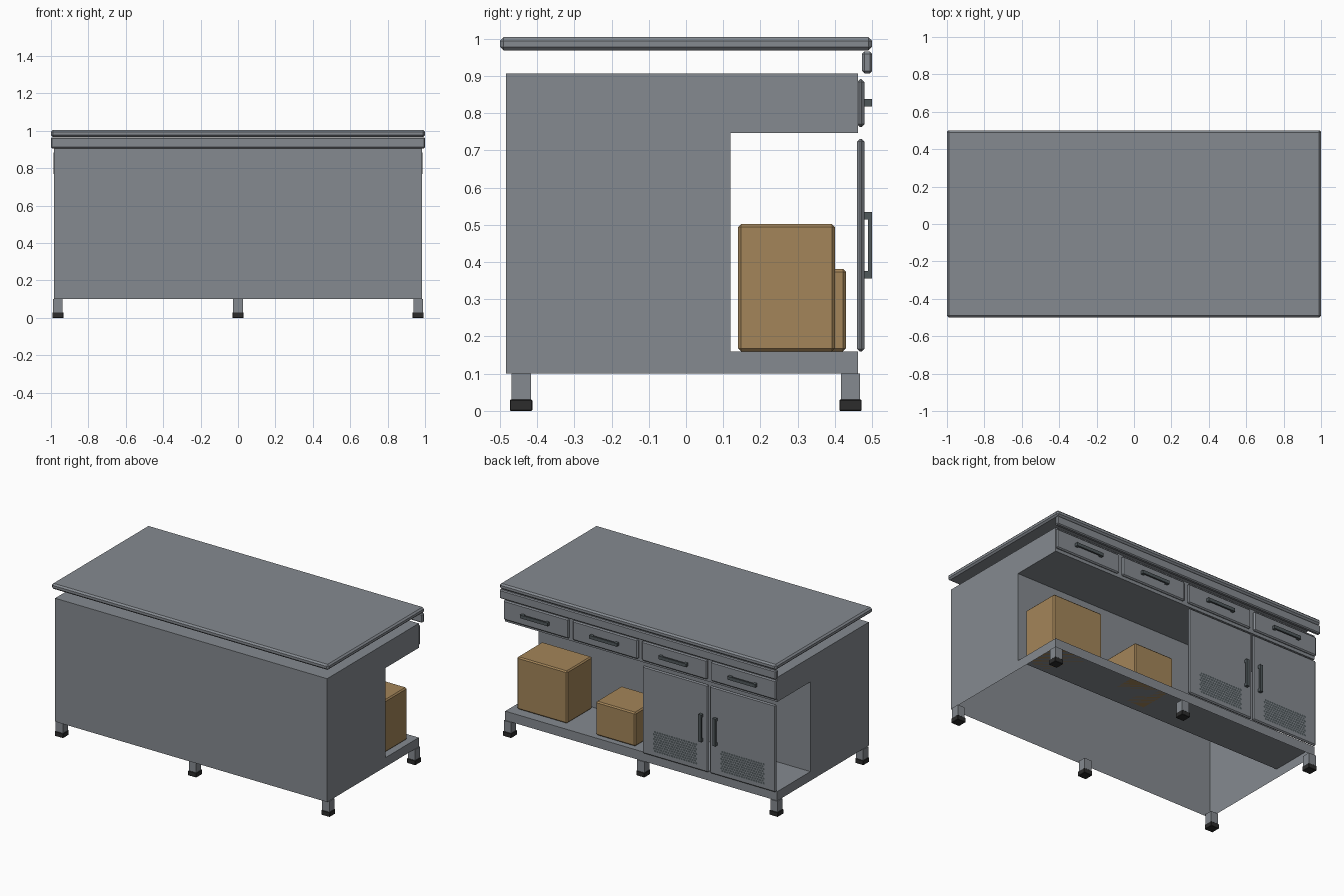
import bpy, bmesh, math

if "Cube" in bpy.data.objects:
    bpy.data.objects.remove(bpy.data.objects["Cube"])


def material(name, rgb):
    m = bpy.data.materials.new(name)
    m.diffuse_color = (*rgb, 1)
    m.use_nodes = True
    m.node_tree.nodes["Principled BSDF"].inputs["Base Color"].default_value = m.diffuse_color
    return m


STEEL = material("steel grey", (0.235, 0.255, 0.28))
DARK = material("dark grey", (0.08, 0.098, 0.105))
BLACK = material("black rubber", (0.025, 0.025, 0.025))
CARD = material("cardboard", (0.37, 0.235, 0.10))


def finish(bm, name, mat, bevel=0.0, segments=1):
    me = bpy.data.meshes.new(name)
    bm.to_mesh(me)
    bm.free()
    me.materials.append(mat)
    ob = bpy.data.objects.new(name, me)
    bpy.context.collection.objects.link(ob)
    if bevel:
        b = ob.modifiers.new("bevel", 'BEVEL')
        b.width = bevel
        b.segments = segments
    return ob


def add_box(bm, x0, x1, y0, y1, z0, z1):
    vs = bmesh.ops.create_cube(bm, size=1)["verts"]
    for v in vs:
        v.co = (x1 if v.co.x > 0 else x0,
                y1 if v.co.y > 0 else y0,
                z1 if v.co.z > 0 else z0)


def box(name, mat, dims, bevel=0.0, segments=1):
    bm = bmesh.new()
    add_box(bm, *dims)
    return finish(bm, name, mat, bevel, segments)


# cabinet body: sheet shell from a side profile, open underneath
profile = [(-.484, .1), (-.484, .906), (.462, .906), (.462, .746),
           (.12, .746), (.12, .16), (.462, .16), (.462, .1)]
bm = bmesh.new()
ends = [[bm.verts.new((x, y, z)) for y, z in profile] for x in (-.983, .983)]
for e in ends:
    bm.faces.new(e)
for i in range(len(profile) - 1):
    bm.faces.new((ends[0][i], ends[0][i + 1], ends[1][i + 1], ends[1][i]))
bmesh.ops.recalc_face_normals(bm, faces=bm.faces)
finish(bm, "cabinet_body", STEEL)

# worktop and the rail beneath its edge
box("worktop", STEEL, (-1, 1, -.5, .5, .968, 1.004), .01)
box("worktop_rail", STEEL, (-1, 1, .473, .5, .907, .965), .006)

# legs with rubber pads
for i, x in enumerate((-.963, 0, .963)):
    for side, y in (("front", -.443), ("back", .442)):
        box(f"{side}_leg_{i}", STEEL, (x - .026, x + .026, y - .026, y + .026, .03, .1))
        box(f"{side}_leg_pad_{i}", BLACK, (x - .03, x + .03, y - .03, y + .03, 0, .03), .002)


def handle(name, cx, cz, length, vertical):
    # grip bar on two standoffs
    bm = bmesh.new()
    h, t = length / 2, .0105
    for a, b, y0, y1 in ((-h, h, .489, .5), (-h, -h + .02, .476, .489), (h - .02, h, .476, .489)):
        if vertical:
            add_box(bm, cx - t, cx + t, y0, y1, cz + a, cz + b)
        else:
            add_box(bm, cx + a, cx + b, y0, y1, cz - t, cz + t)
    finish(bm, name, DARK)


# drawers
for i, x in enumerate((-.75, -.25, .25, .75)):
    box(f"drawer_{i}", STEEL, (x - .236, x + .236, .46, .479, .763, .891), .007)
    handle(f"drawer_handle_{i}", x, .828, .2, False)

# doors with handles and perforated vents
for i, (x0, x1, hx) in enumerate(((-.495, -.018, -.449), (-.982, -.505, -.551))):
    box(f"door_{i}", STEEL, (x0, x1, .46, .479, .159, .73), .007)
    handle(f"door_handle_{i}", hx, .445, .178, True)
    cx = (x0 + x1) / 2
    bm = bmesh.new()
    for r in range(9):
        for c in range(18):
            px = cx + (c - 8.5) * .0175 + (.0044 if r % 2 else -.0044)
            pz = .26 + (r - 4) * .0155
            vs = [bm.verts.new((px + .0078 * math.cos(k * math.tau / 8), .4795,
                                pz + .0078 * math.sin(k * math.tau / 8))) for k in range(8)]
            bm.faces.new(vs[::-1])
    finish(bm, f"door_vent_{i}", DARK)

# cardboard boxes on the open shelf
box("large_box", CARD, (.58, .943, .14, .40, .16, .502), .008)
box("small_box", CARD, (.065, .352, .165, .43, .16, .381), .008)
